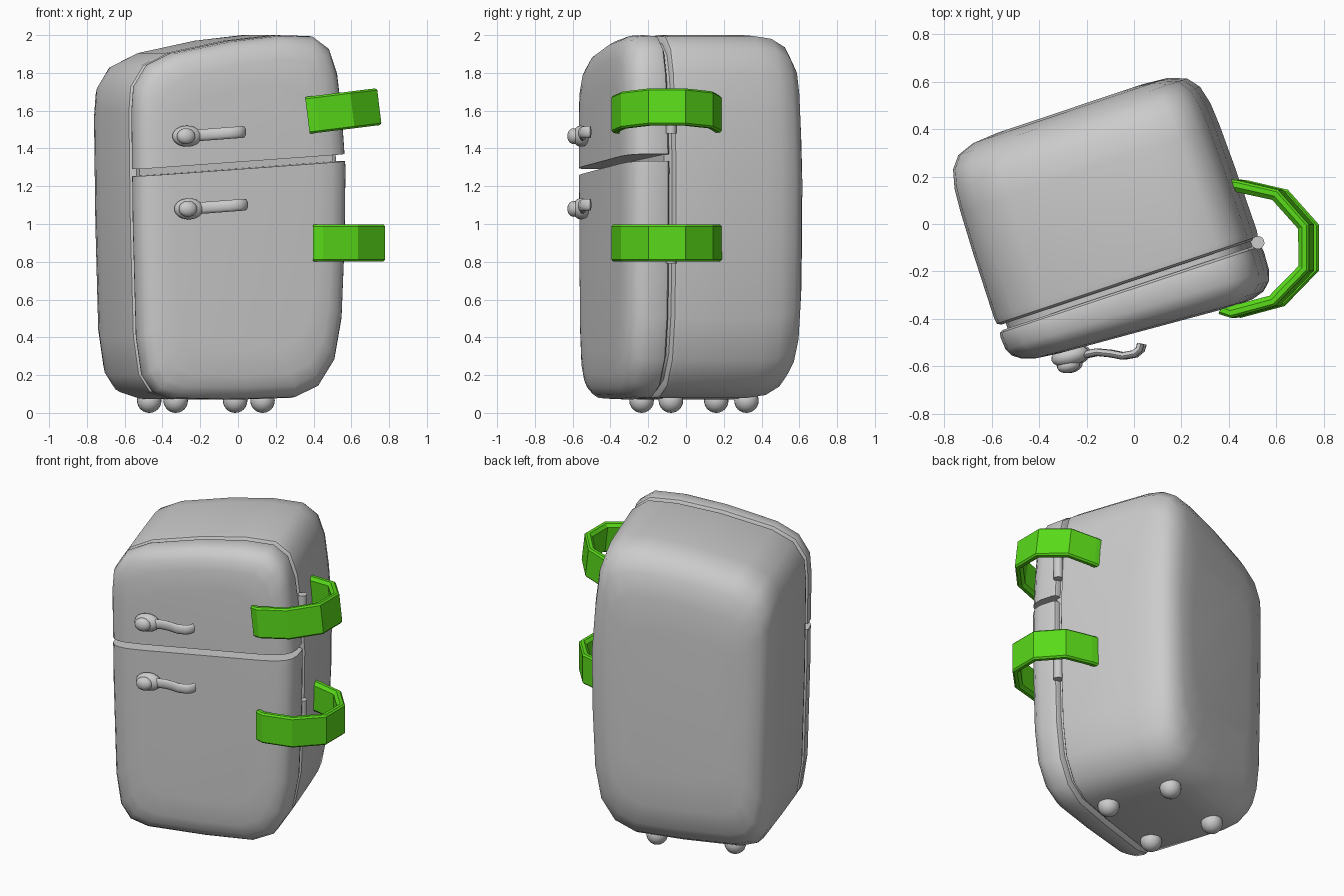
import bpy, bmesh, math
from mathutils import Vector, Matrix

if "Cube" in bpy.data.objects:
    bpy.data.objects.remove(bpy.data.objects["Cube"])

TURN = Matrix.Rotation(math.radians(18.5), 4, 'Z')
GREEN = bpy.data.materials.new("green")
GREEN.diffuse_color = (0.1, 0.7, 0.01, 1)
GREEN.use_nodes = True
GREEN.node_tree.nodes["Principled BSDF"].inputs["Base Color"].default_value = GREEN.diffuse_color


def finish(name, bm, angle=40, matrix=None, mat=None):
    if matrix:
        bm.transform(matrix)
    bmesh.ops.recalc_face_normals(bm, faces=bm.faces)
    me = bpy.data.meshes.new(name)
    bm.to_mesh(me)
    bm.free()
    if angle:
        me.shade_smooth()
        me.set_sharp_from_angle(angle=math.radians(angle))
    if mat:
        me.materials.append(mat)
    ob = bpy.data.objects.new(name, me)
    bpy.context.collection.objects.link(ob)
    return ob


def skin(rings):
    """Join closed rings of points into a capped solid."""
    bm = bmesh.new()
    rows = [[bm.verts.new(p) for p in r] for r in rings]
    n = len(rows[0])
    for a, b in zip(rows, rows[1:]):
        for i in range(n):
            j = (i + 1) % n
            bm.faces.new((a[i], a[j], b[j], b[i]))
    bm.faces.new(rows[0])
    bm.faces.new(rows[-1])
    return bm


# wonky front outline of the cabinet (local width, height)
OUT = [(-.685, 1.6), (-.675, 1.73), (-.605, 1.84), (-.47, 1.905), (-.15, 1.97),
       (.12, 2.0), (.3, 1.995), (.39, 1.93), (.435, 1.8), (.46, 1.6), (.482, 1.3),
       (.477, .9), (.46, .5), (.42, .28), (.33, .14), (.2, .08), (-.1, .07),
       (-.46, .075), (-.57, .11), (-.63, .2), (-.66, .4), (-.677, 1.0)]


def shell(sections, shear=0.0):
    """Sections are (depth, side inset, top inset)."""
    v0 = sections[0][0]
    v1 = sections[-1][0]
    rings = []
    for v, du, dz in sections:
        f = (v - v0) / (v1 - v0)
        ring = []
        for u, z in OUT:
            uu = -.1 + (u + .1) * (1 - du / .585)
            zz = 1.035 + (z - 1.035) * (1 - dz / .965)
            ring.append((uu, v - shear * uu * f, zz))
        rings.append(ring)
    return skin(rings)


# cabinet body
finish("cabinet", shell([(-.225, .02, .02), (-.215, .004, .004), (-.19, 0, 0), (.1, .003, 0),
                         (.28, .008, 0), (.38, .015, .015), (.46, .035, .06),
                         (.51, .075, .14), (.538, .15, .28), (.547, .26, .48)]),
       matrix=TURN)

# recessed seal between cabinet and doors
finish("door_seal", shell([(-.21, .04, .04), (-.27, .04, .04)]), matrix=TURN)

# two doors cut from one rounded slab by a sloping split
DOOR = [(-.248, .02, .02), (-.258, .004, .004), (-.28, 0, 0), (-.35, .004, .004),
        (-.39, .02, .025), (-.42, .055, .065), (-.438, .11, .13), (-.445, .2, .26)]
for name, height, sign in (("lower_door", 1.3, 1), ("upper_door", 1.338, -1)):
    bm = shell(DOOR, .06)
    bmesh.ops.bisect_plane(bm, geom=bm.verts[:] + bm.edges[:] + bm.faces[:],
                           plane_co=(0, 0, height), plane_no=(-.07 * sign, 0, sign),
                           clear_outer=True)
    bmesh.ops.holes_fill(bm, edges=[e for e in bm.edges if e.is_boundary], sides=0)
    finish(name, bm, matrix=TURN)


def ball(bm, loc, size, yaw=0.0):
    m = (Matrix.Translation(loc) @ Matrix.Rotation(yaw, 4, 'Z')
         @ Matrix.Diagonal((*size, 1)))
    bmesh.ops.create_uvsphere(bm, u_segments=20, v_segments=12, radius=1, matrix=m)


def sweep(path, section):
    """Sweep (outward, height) section along a flat path of (x, y, z)."""
    rings = []
    for i, p in enumerate(path):
        a = Vector(path[max(i - 1, 0)])
        b = Vector(path[min(i + 1, len(path) - 1)])
        t = (b - a).normalized()
        nrm = Vector((-t.y, t.x, 0)).normalized()
        rings.append([Vector(p) + nrm * s + Vector((0, 0, h)) for s, h in section])
    return skin(rings)


# door handles: oval mount, round button and curved lever
LEVER = [(-.25, -.56), (-.15, -.54), (-.09, -.546), (-.04, -.556),
         (.01, -.547), (.032, -.528), (.038, -.505)]
ROUND = [(.016 * math.cos(k * math.pi / 6), .031 * math.sin(k * math.pi / 6))
         for k in range(12)]
for name, dx, z in (("upper_handle", -.01, 1.465), ("lower_handle", 0, 1.08)):
    bm = sweep([(x + dx, y, z + .075 * (x + .26)) for x, y in LEVER], ROUND)
    finish(name + "_lever", bm, 50)
    bm = bmesh.new()
    ball(bm, (-.26 + dx, -.555, z), (.08, .045, .056), math.radians(14))
    ball(bm, (-.265 + dx, -.595, z), (.05, .032, .042), math.radians(14))
    finish(name + "_mount", bm, 50)

# green faceted hoops on the right side
HOOP = [(.42, .165), (.475, .158), (.635, .122), (.755, -.012), (.755, -.187),
        (.622, -.323), (.445, -.37), (.405, -.355)]
BAND = [(-.024, -.08), (-.005, -.098), (.016, -.098), (.026, -.088),
        (.026, .088), (.016, .098), (-.005, .098), (-.024, .08)]
for name, dx, z, tilt in (("upper_hoop", -.03, 1.6, -7), ("lower_hoop", 0, .9, 0)):
    bm = sweep([(x - .6, y, 0) for x, y in HOOP], [(s, h) for s, h in BAND])
    finish(name, bm, 0, Matrix.Translation((.6 + dx, 0, z))
           @ Matrix.Rotation(math.radians(tilt), 4, 'Y'), GREEN)

# hinge pins in the gap behind the doors
for name, z in (("upper_hinge", 1.58), ("lower_hinge", .89)):
    bm = bmesh.new()
    bmesh.ops.create_cone(bm, cap_ends=True, segments=12, radius1=.028, radius2=.028,
                          depth=.2, matrix=Matrix.Translation((.47, -.24, z)))
    finish(name, bm, matrix=TURN)

# ball feet
for i, (x, y) in enumerate(((-.33, -.235), (.13, -.08), (-.47, .16), (-.015, .32))):
    bm = bmesh.new()
    ball(bm, (x, y, .065), (.065, .065, .065))
    finish("foot_%d" % (i + 1), bm)
